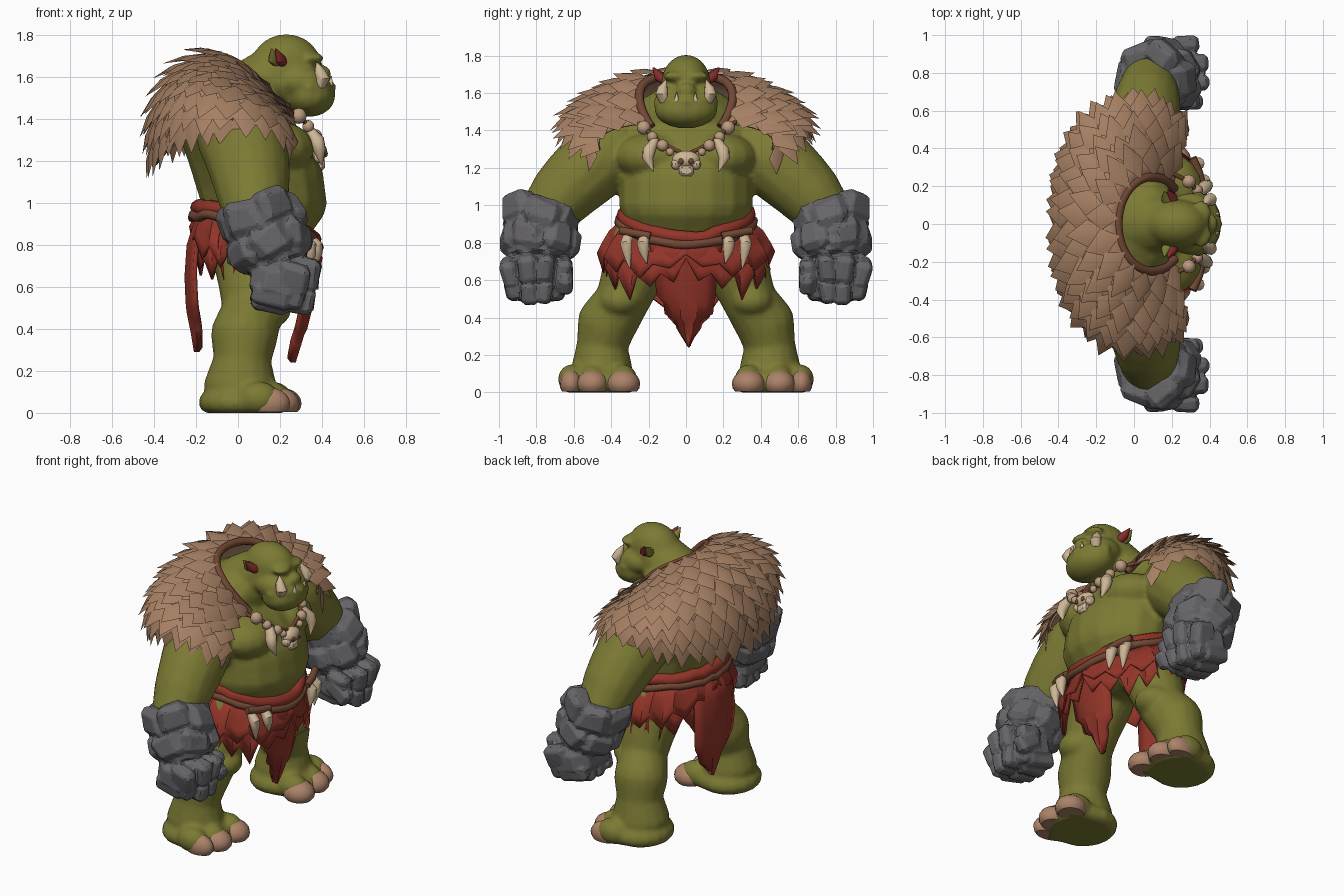
import bpy, bmesh, math, random
from mathutils import Vector, Matrix

if "Cube" in bpy.data.objects:
    bpy.data.objects.remove(bpy.data.objects["Cube"])
random.seed(4)
V = Vector


def mat(name, r, g, b):
    m = bpy.data.materials.new(name)
    m.diffuse_color = (r, g, b, 1)
    m.use_nodes = True
    m.node_tree.nodes["Principled BSDF"].inputs["Base Color"].default_value = m.diffuse_color
    return m


GREEN = mat("green skin", .20, .195, .034)
FUR = mat("tan fur", .38, .215, .125)
RED = mat("red cloth", .29, .035, .022)
GREY = mat("grey stone", .135, .13, .14)
NAIL = mat("brown nail", .41, .225, .14)
BEAD = mat("tan bead", .50, .33, .21)
BONE = mat("pale bone", .62, .47, .30)
LEATHER = mat("brown leather", .17, .065, .035)
EAR = mat("inner ear red", .24, .025, .025)


def finish(name, bm, material, mirror=False, thick=0, angle=40, recalc=True):
    if recalc:
        bmesh.ops.recalc_face_normals(bm, faces=bm.faces)
    me = bpy.data.meshes.new(name)
    bm.to_mesh(me)
    bm.free()
    ob = bpy.data.objects.new(name, me)
    bpy.context.collection.objects.link(ob)
    me.materials.append(material)
    if mirror:
        m = ob.modifiers.new("mirror", 'MIRROR')
        m.use_axis = (False, True, False)
        m.use_mirror_merge = False
    if thick:
        ob.modifiers.new("thickness", 'SOLIDIFY').thickness = thick
    bpy.ops.object.select_all(action='DESELECT')
    ob.select_set(True)
    bpy.context.view_layer.objects.active = ob
    if angle:
        bpy.ops.object.shade_smooth_by_angle(angle=math.radians(angle))
    return ob


def blend(ob, voxel, iterations, smooth):
    """Fuse overlapping volumes into one skin."""
    m = ob.modifiers.new("blend", 'REMESH')
    m.mode, m.voxel_size, m.use_smooth_shade = 'VOXEL', voxel, smooth
    m = ob.modifiers.new("soften", 'SMOOTH')
    m.factor, m.iterations = .5, iterations


def ball(bm, x, y, z, rx, ry=None, rz=None, seg=16):
    mtx = Matrix.Translation((x, y, z)) @ Matrix.Diagonal((rx, ry or rx, rz or rx, 1))
    bmesh.ops.create_uvsphere(bm, u_segments=seg, v_segments=seg // 2 + 2, radius=1, matrix=mtx)


def chain(bm, keys, side=1, n=5):
    """Overlapping balls (x, y, z, rx, ry, rz) interpolated between keys."""
    keys = [k if len(k) == 6 else k + (k[3], k[3]) for k in keys]
    for a, b in zip(keys, keys[1:]):
        for i in range(n + 1):
            k = [p + (q - p) * i / n for p, q in zip(a, b)]
            ball(bm, k[0], k[1] * side, *k[2:])


def tube(bm, pts, radii, seg=10, closed=False, follow=False):
    pts = [V(p) for p in pts]
    n, rings = len(pts), []
    for i, p in enumerate(pts):
        d = pts[-1] - pts[0]
        if follow:
            d = pts[(i + 1) % n if closed else min(i + 1, n - 1)] - pts[i - 1 if closed else max(i - 1, 0)]
        q = d.to_track_quat('Z', 'Y')
        r = radii[i] if isinstance(radii, (list, tuple)) else radii
        rings.append([bm.verts.new(p + q @ V((r * math.cos(a), r * math.sin(a), 0)))
                      for a in (2 * math.pi * k / seg for k in range(seg))])
    for i in range(n if closed else n - 1):
        a, b = rings[i], rings[(i + 1) % n]
        for k in range(seg):
            bm.faces.new((a[k], a[(k + 1) % seg], b[(k + 1) % seg], b[k]))
    if not closed:
        bm.faces.new(rings[0])
        bm.faces.new(rings[-1])


def chunk(bm, c, size, rot=Matrix.Identity(4), jitter=.012, cut=.25):
    """Bevelled, slightly irregular stone block."""
    g = bmesh.ops.create_cube(bm, size=1, matrix=Matrix.Translation(c) @ rot @ Matrix.Diagonal((*size, 1)))
    for v in g['verts']:
        v.co += V([random.uniform(-jitter, jitter) for _ in range(3)])
    edges = list({e for v in g['verts'] for e in v.link_edges})
    bmesh.ops.bevel(bm, geom=edges, offset=min(size) * cut, segments=1, affect='EDGES')


# Body: blended volumes
bm = bmesh.new()
chain(bm, [(.08, 0, .84, .24, .31, .14), (.125, 0, 1.0, .30, .36, .19), (.10, 0, 1.12, .31, .36, .2),
           (.04, 0, 1.25, .29, .39, .2), (-.05, 0, 1.41, .26, .43, .17), (.05, 0, 1.5, .2, .25, .15)])
ball(bm, .17, 0, .99, .25, .31, .165)         # overhanging belly
chain(bm, [(.05, 0, 1.52, .17, .18, .15), (.2, 0, 1.61, .17, .14, .15), (.23, 0, 1.66, .165, .13, .145)])
ball(bm, .34, 0, 1.51, .125, .17, .10)        # jaw
ball(bm, .405, 0, 1.615, .04, .055, .04)      # nose
for s in (1, -1):
    ball(bm, .18, .18 * s, 1.26, .185, .2, .13)          # chest muscle
    ball(bm, .3, .09 * s, 1.58, .11, .075, .07)          # cheek
    ball(bm, .355, .055 * s, 1.69, .055, .07, .027)      # brow
    chain(bm, [(.45, 0, 1.557, .021), (.41, .1, 1.56, .021), (.34, .16, 1.55, .018)], s, 8)   # lip
    chain(bm, [(0, .4, 1.32, .2), (.04, .47, 1.24, .205), (.06, .58, 1.14, .19),
               (.07, .66, 1.06, .175), (.08, .74, .96, .15)], s)
    chain(bm, [(.06, .22, .78, .19), (.07, .29, .62, .165), (.07, .34, .49, .145), (.03, .42, .37, .16),
               (.02, .45, .25, .135), (.01, .45, .13, .175, .165, .12)], s)
    ball(bm, .13, .35 * s, .49, .125, .12, .09)          # knee
    chain(bm, [(0, .45, .05, .19, .2, .1), (.06, .46, .05, .19, .2, .1)], s, 2)
    for y, x in ((.335, .16), (.5, .15), (.61, .1)):
        ball(bm, x, y * s, .07, .1, .075, .08)
for v in bm.verts:
    v.co.z = max(v.co.z, 0)
blend(finish("body", bm, GREEN, angle=0), .015, 4, True)

# Toenails
bm = bmesh.new()
for x, y, r in ((.205, .335, .09), (.195, .5, .085), (.15, .615, .06)):
    ball(bm, x, y, .045, .098, r, .075)
for v in bm.verts:
    v.co.z = max(v.co.z, .005)
finish("toenails", bm, NAIL, mirror=True)

# Ears: green shell with a red inner face
bm = bmesh.new()
tube(bm, [(.19, .1, 1.665), (.17, .14, 1.69), (.16, .172, 1.735)], [.03, .028, .003])
finish("ear_shells", bm, GREEN, mirror=True)
bm = bmesh.new()
tube(bm, [(.212, .11, 1.665), (.198, .147, 1.69), (.18, .178, 1.735)], [.026, .027, .003])
finish("inner_ears", bm, EAR, mirror=True)

# Tusks and small teeth
bm = bmesh.new()
tube(bm, [(.39, .115, 1.545), (.405, .13, 1.59), (.39, .125, 1.63), (.375, .108, 1.67)], [.026, .034, .026, .003])
tube(bm, [(.44, .05, 1.56), (.445, .05, 1.605)], [.014, .002])
finish("tusks", bm, BONE, mirror=True)


# Fur mantle: a draped surface covered in rows of pointed tufts
def power(a, e):
    return math.copysign(abs(a) ** e, a)


def mantle(phi, t):
    c, s = math.cos(phi), math.sin(phi)
    u = math.sin(min(t, 1.1) * 1.8)
    w = 1 - abs(t) ** 1.85
    inner = V((.09 - .18 * c, .25 * s))
    outer = V((-.02 - .385 * power(c, .85), .615 * power(s, .9)))
    p = inner.lerp(outer, u)
    low, high = 1.18 + .21 * s * s, 1.60 + .19 * c - .075 * c * c
    return V((p.x, p.y, low + (high - low) * w))


LIM = math.radians(132)
bm = bmesh.new()
grid = [[bm.verts.new(mantle(-LIM + 2 * LIM * i / 40, j / 10)) for j in range(11)] for i in range(41)]
for i in range(40):
    for j in range(10):
        bm.faces.new((grid[i][j], grid[i + 1][j], grid[i + 1][j + 1], grid[i][j + 1]))
finish("mantle_base", bm, FUR, thick=.01)

bm = bmesh.new()
for row in range(8):
    t = .05 + .122 * row
    count = 12 + 2 * row
    for i in range(count):
        phi = -LIM + 2 * LIM * (i + .5 + .4 * (row % 2) - .2) / count
        p = mantle(phi, t)
        down = (mantle(phi, t + .05) - mantle(phi, t - .04)).normalized()
        across = (mantle(phi + .03, t) - mantle(phi - .03, t)).normalized()
        out = down.cross(across).normalized()
        out = out if out.dot(p - V((0, 0, 1.2))) > 0 else -out
        L = random.uniform(.13, .18)
        W = min(.075, (mantle(phi + LIM / count, t) - mantle(phi - LIM / count, t)).length * .72)
        mk = lambda a, b, h: bm.verts.new(p + down * L * a + across * W * b + out * h)
        b, l, r = mk(-.25, 0, .004), mk(.35, -1, .012), mk(.35, 1, .012)
        tip, ridge = mk(1, random.uniform(-.3, .3), .04), mk(.4, 0, .036)
        for f in ((b, l, ridge), (b, ridge, r), (l, tip, ridge), (ridge, tip, r)):
            face = bm.faces.new(f)
            face.normal_update()
            if face.normal.dot(out) < 0:
                face.normal_flip()
finish("mantle_tufts", bm, FUR, angle=60, recalc=False)

# Leather collar along the inner edge of the mantle
bm = bmesh.new()
tube(bm, [mantle(-LIM + 2 * LIM * i / 32, 0) + V((.005, 0, -.02)) for i in range(33)], .024, follow=True)
finish("mantle_collar", bm, LEATHER)

# Necklace: cord, beads, fangs and a small skull pendant
bm = bmesh.new()
half = [(.2, .27, 1.45), (.30, .22, 1.41), (.36, .13, 1.33), (.375, 0, 1.27)]
tube(bm, half + [(x, -y, z) for x, y, z in half[-2::-1]], .012, follow=True)
finish("necklace_cord", bm, LEATHER)
bm = bmesh.new()
for x, y, z, r in ((.29, .225, 1.415, .038), (.335, .18, 1.365, .03), (.37, .125, 1.32, .032), (.385, .085, 1.285, .022)):
    ball(bm, x, y, z, r, seg=10)
finish("necklace_beads", bm, BEAD, mirror=True)
bm = bmesh.new()
tube(bm, [(.34, .165, 1.35), (.375, .195, 1.30), (.39, .205, 1.25), (.40, .175, 1.18)], [.025, .036, .03, .003])
finish("necklace_fangs", bm, BONE, mirror=True)
bm = bmesh.new()
ball(bm, .38, 0, 1.245, .045, .075, .047, 12)
chunk(bm, V((.39, 0, 1.185)), (.05, .075, .06), jitter=.003)
for s in (1, -1):
    ball(bm, .385, .055 * s, 1.22, .03, .025, .03, 8)
finish("skull_pendant", bm, BONE)
bm = bmesh.new()
ball(bm, .418, .027, 1.235, .01, .016, .016, 8)
finish("skull_sockets", bm, LEATHER, mirror=True)


# Belt and rope: low under the belly, high at the sides and back
def waist(a, grow=0, dz=0, forward=.35):
    c = math.cos(a)
    return V((.085 + (.265 + grow * forward) * c, (.325 + grow) * math.sin(a), .925 - .075 * c - .05 * c * c + dz))


for name, material, r, grow, dz in (("cloth_belt", RED, .038, .01, .025), ("belt_rope", LEATHER, .024, .035, -.012)):
    bm = bmesh.new()
    tube(bm, [waist(2 * math.pi * i / 40, grow, dz + random.uniform(-.008, .008), 1) for i in range(40)], r,
         closed=True, follow=True)
    finish(name, bm, material)

# Ragged skirt in two layers
for name, drop, grow, cols in (("skirt_under", .38, .10, 40), ("skirt_over", .26, .125, 32)):
    bm = bmesh.new()
    rows = []
    for i in range(cols):
        a = 2 * math.pi * i / cols
        d = drop * (random.uniform(.9, 1.1) if i % 2 else random.uniform(.6, .72))
        d *= .35 + .65 * abs(math.sin(a)) ** .7
        ripple = .012 * (-1) ** i
        rows.append([bm.verts.new(waist(a, .015 + (grow + ripple) * f ** .6, -d * f)) for f in (0, .35, .7, 1)])
    for i in range(cols):
        for j in range(3):
            p, q = rows[i], rows[(i + 1) % cols]
            bm.faces.new((p[j], q[j], q[j + 1], p[j + 1]))
    finish(name, bm, RED, thick=.012, angle=30)


# Hanging loincloths with torn edges: rows of (z, x, half width)
def loincloth(name, rows, sign):
    bm = bmesh.new()
    grid = []
    for z, x, w in rows:
        grid.append([bm.verts.new((x - sign * (.045 * abs(k) ** 2 - .01 * (round(k * 3) % 2)),
                                   k * w + .015 * (w < .15), z + .02 * (abs(k) == 1)))
                     for k in (-1, -2 / 3, -1 / 3, 0, 1 / 3, 2 / 3, 1)])
    for a, b in zip(grid, grid[1:]):
        for k in range(6):
            bm.faces.new((a[k], a[k + 1], b[k + 1], b[k]))
    finish(name, bm, RED, thick=.02, angle=30)


loincloth("front_loincloth", [(.83, .375, .2), (.74, .385, .19), (.62, .37, .165), (.5, .35, .16), (.46, .34, .135),
                              (.40, .325, .13), (.37, .31, .08), (.32, .295, .065), (.24, .27, .006)], 1)
loincloth("back_loincloth", [(.94, -.195, .15), (.8, -.24, .19), (.65, -.25, .2), (.53, -.245, .19), (.48, -.24, .18),
                             (.43, -.23, .13), (.38, -.22, .11), (.29, -.205, .008)], -1)

# Fangs hanging from the belt
bm = bmesh.new()
for x, y, low in ((.355, .225, .69), (.325, .315, .66)):
    tube(bm, [(x - .02, y - .005, .845), (x + .015, y + .005, .80), (x + .02, y, .75), (x + .015, y - .015, low)],
         [.025, .034, .027, .003])
finish("belt_fangs", bm, BONE, mirror=True)
bm = bmesh.new()
tube(bm, [(.31, .35, .865), (.345, .27, .85), (.36, .19, .835)], .022, follow=True)
finish("belt_fang_ties", bm, LEATHER, mirror=True)

# Stone gauntlets: forearm plates around a core
bm = bmesh.new()
top, wrist = V((.085, .765, .99)), V((.18, .79, .71))
quat = (top - wrist).to_track_quat('Z', 'Y')
tube(bm, [top, top.lerp(wrist, .3), top.lerp(wrist, .7), wrist], [.17, .19, .18, .17], seg=11)
for f, reach, size, n, off in ((.2, .14, (.12, .20, .19), 6, .2), (.68, .135, (.13, .19, .16), 6, .7)):
    for k in range(n):
        rot = quat.to_matrix().to_4x4() @ Matrix.Rotation(2 * math.pi * k / n + off, 4, 'Z')
        rot = rot @ Matrix.Rotation(random.uniform(-.3, .3), 4, 'X')
        chunk(bm, top.lerp(wrist, f) + rot @ V((reach, 0, random.uniform(-.02, .02))), size, rot, .025, .3)

# Stone fists: palm block, curled fingers fanning out from the knuckles, and thumb
tilt = Matrix.Rotation(math.radians(12), 4, 'Y')
chunk(bm, V((.19, .80, .62)), (.26, .35, .24), tilt, cut=.3)
for k in range(4):
    side = k - 1.5
    sag = .026 * side * side
    lean = tilt @ Matrix.Rotation(-.14 * side, 4, 'X')
    chunk(bm, V((.32 - sag, .80 + .094 * side, .665 - sag * .4)), (.155, .098, .15), lean, .01)
    chunk(bm, V((.29 - sag, .80 + .078 * side, .54 + sag * .4)), (.16, .088, .13), lean, .01)
    chunk(bm, V((.16, .80 + .078 * side, .535 + sag * .4)), (.19, .088, .11), lean, .01)
chunk(bm, V((.28, .645, .60)), (.17, .085, .11), Matrix.Rotation(.6, 4, 'Y'), .008)
gauntlets = finish("gauntlets", bm, GREY, mirror=True, angle=0)
blend(gauntlets, .01, 2, False)
gauntlets.modifiers.new("chisel", 'DECIMATE').ratio = .12
